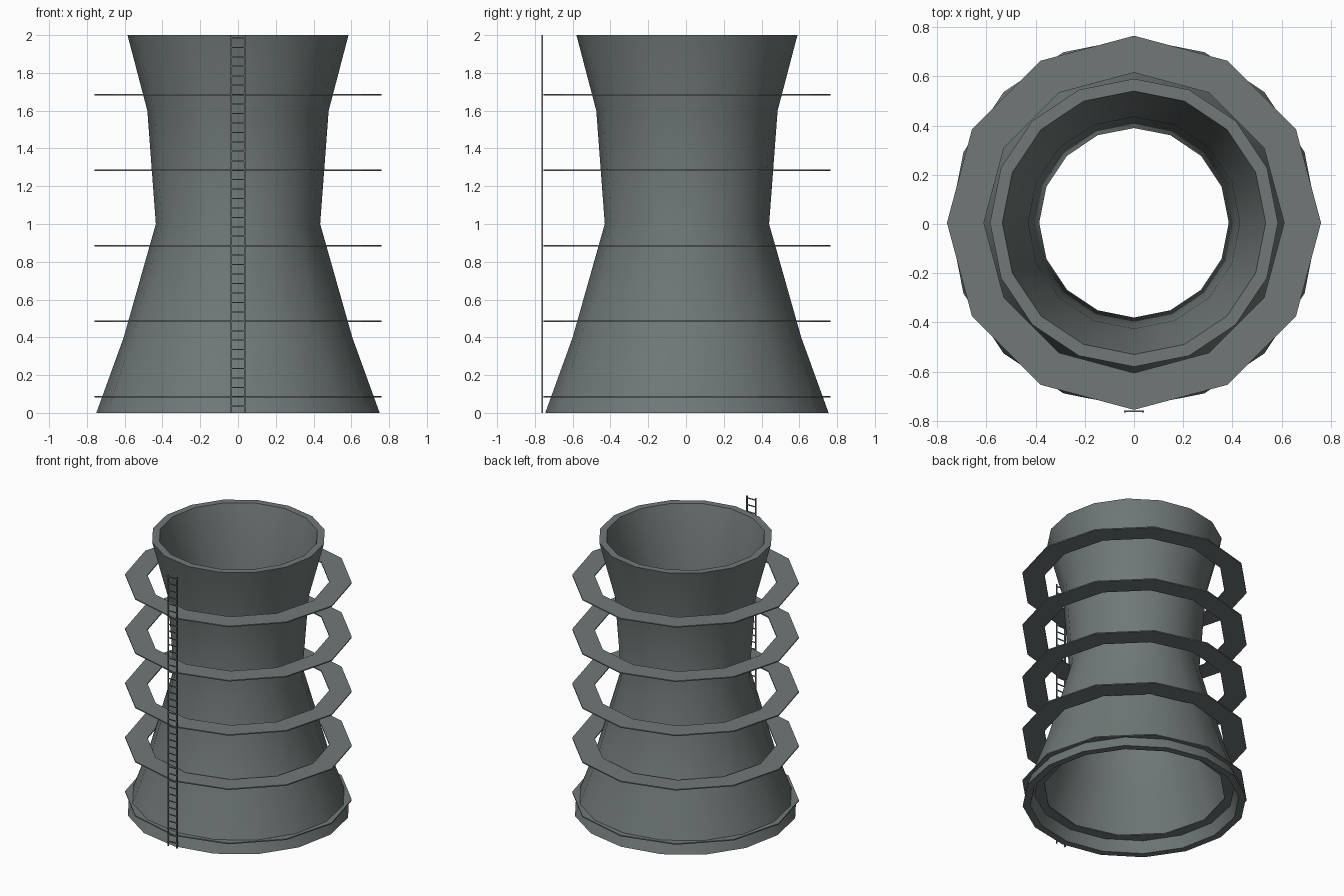
import bpy, bmesh, math

cube = bpy.data.objects.get("Cube")
if cube:
    bpy.data.objects.remove(cube, do_unlink=True)

CENTRE_Y = 0.005


def make_material(name, colour):
    mat = bpy.data.materials.new(name)
    mat.use_nodes = True
    mat.diffuse_color = colour
    mat.node_tree.nodes["Principled BSDF"].inputs["Base Color"].default_value = colour
    return mat


def lathe(name, profile, sides, mat, smooth=False):
    """Revolve a closed (radius, height) profile round the z axis."""
    bm = bmesh.new()
    rings = []
    for r, z in profile:
        angles = [math.tau * i / sides for i in range(sides)]
        rings.append([bm.verts.new((r * math.cos(a), r * math.sin(a), z)) for a in angles])
    for a, b in zip(rings, rings[1:] + rings[:1]):
        for i in range(sides):
            j = (i + 1) % sides
            bm.faces.new((a[i], a[j], b[j], b[i]))
    bmesh.ops.recalc_face_normals(bm, faces=bm.faces)
    return finish(name, bm, mat, (0, CENTRE_Y, 0), smooth)


def finish(name, bm, mat, location, smooth=False):
    mesh = bpy.data.meshes.new(name)
    bm.to_mesh(mesh)
    bm.free()
    mesh.materials.append(mat)
    obj = bpy.data.objects.new(name, mesh)
    obj.location = location
    bpy.context.collection.objects.link(obj)
    if smooth:
        bpy.ops.object.select_all(action="DESELECT")
        obj.select_set(True)
        bpy.context.view_layer.objects.active = obj
        bpy.ops.object.shade_smooth_by_angle(angle=math.radians(40))
    return obj


def box(name, size, location, mat):
    bm = bmesh.new()
    bmesh.ops.create_cube(bm, size=1)
    bmesh.ops.scale(bm, vec=size, verts=bm.verts)
    return finish(name, bm, mat, location)


grey = make_material("concrete grey", (0.16, 0.19, 0.185, 1))

# Hollow waisted tower wall
outer = [(0.75, 0), (0.605, 0.4), (0.435, 1.0), (0.48, 1.6), (0.585, 2.0)]
inner = [(r - 0.05, z) for r, z in reversed(outer)]
lathe("tower_wall", outer + inner, 16, grey, smooth=True)

# Flat walkway rings
for i in range(5):
    z = 0.085 + 0.4 * i
    lathe(f"walkway_ring_{i + 1}",
          [(0.61, z - 0.004), (0.76, z - 0.004), (0.76, z + 0.004), (0.61, z + 0.004)],
          12, grey)

# Ladder rails and rungs
for side, x in (("left", 0.036), ("right", -0.036)):
    box(f"ladder_rail_{side}", (0.008, 0.008, 2.0), (x, -0.761, 1.0), grey)
for i in range(40):
    box(f"ladder_rung_{i + 1}", (0.068, 0.006, 0.006), (0, -0.761, 0.035 + 0.05 * i), grey)
